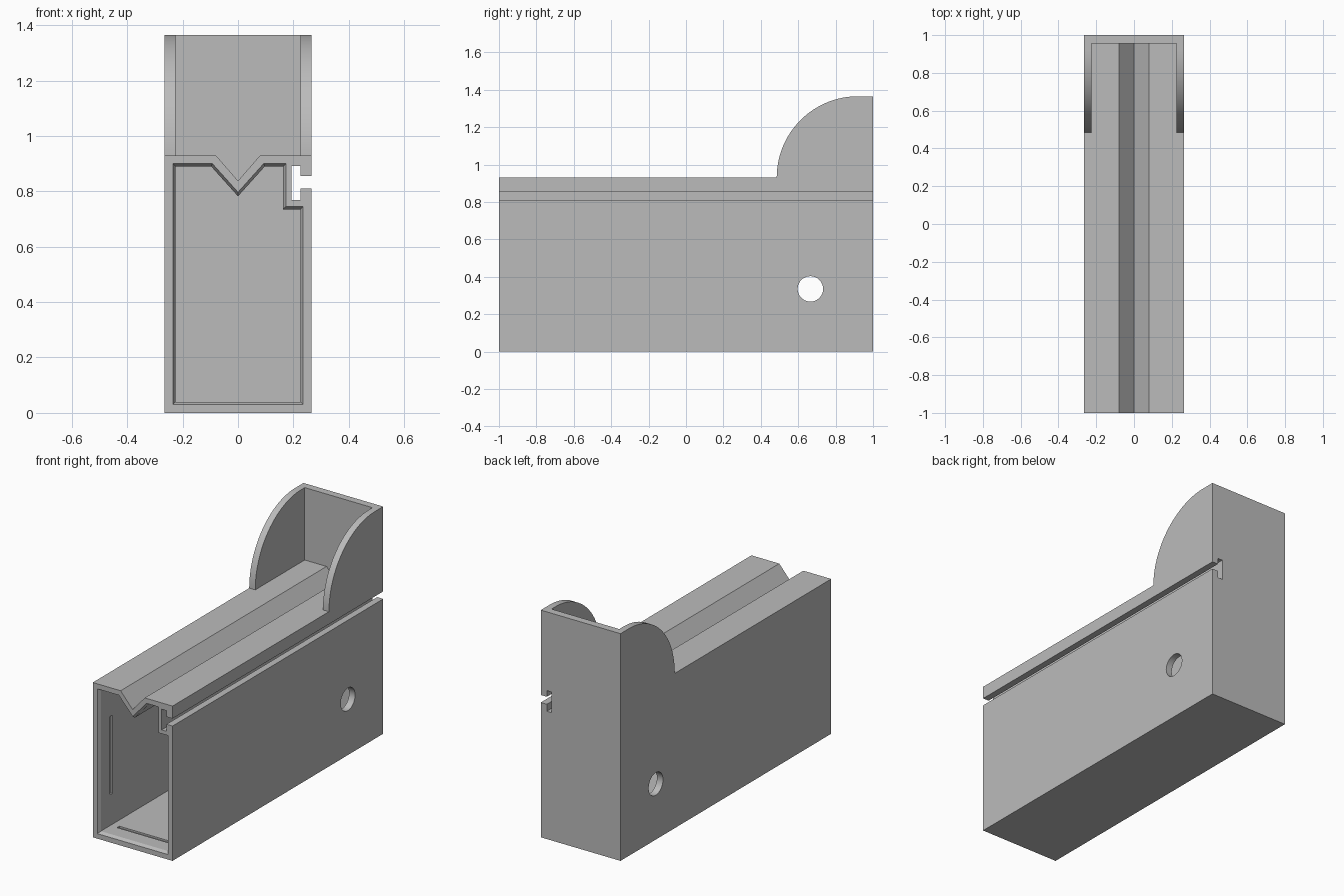
import bpy, bmesh, math
from mathutils import Vector

cube = bpy.data.objects.get("Cube")
if cube:
    bpy.data.objects.remove(cube, do_unlink=True)

grey = bpy.data.materials.new("plain grey")
grey.use_nodes = True
colour = (0.5, 0.5, 0.5, 1)
grey.diffuse_color = colour
grey.node_tree.nodes["Principled BSDF"].inputs["Base Color"].default_value = colour


def loft(name, rings):
    """Closed solid through matching rings of points."""
    bm = bmesh.new()
    loops = [[bm.verts.new(p) for p in ring] for ring in rings]
    n = len(loops[0])
    for a, b in zip(loops, loops[1:]):
        for i in range(n):
            j = (i + 1) % n
            bm.faces.new((a[i], a[j], b[j], b[i]))
    bm.faces.new(loops[0][::-1])
    bm.faces.new(loops[-1])
    bmesh.ops.recalc_face_normals(bm, faces=bm.faces)
    mesh = bpy.data.meshes.new(name)
    bm.to_mesh(mesh)
    bm.free()
    mesh.materials.append(grey)
    obj = bpy.data.objects.new(name, mesh)
    bpy.context.collection.objects.link(obj)
    return obj


def along_y(name, profile, y0, y1):
    return loft(name, [[(x, y, z) for x, z in profile] for y in (y0, y1)])


def along_x(name, profile, x0, x1):
    return loft(name, [[(x, y, z) for y, z in profile] for x in (x0, x1)])


def box(name, x0, x1, y0, y1, z0, z1):
    return along_y(name, [(x0, z0), (x1, z0), (x1, z1), (x0, z1)], y0, y1)


def grow(profile, d):
    """Offset a counter-clockwise outline outwards with mitred corners."""
    pts = [Vector(p) for p in profile]
    out = []
    for i, p in enumerate(pts):
        a = (p - pts[i - 1]).normalized()
        b = (pts[(i + 1) % len(pts)] - p).normalized()
        na, nb = Vector((a.y, -a.x)), Vector((b.y, -b.x))
        out.append(tuple(p + (na + nb) * d / (1 + na.dot(nb))))
    return out


def cut(target, cutter):
    cutter.hide_render = True
    mod = target.modifiers.new("cut", 'BOOLEAN')
    mod.operation = 'DIFFERENCE'
    mod.solver = 'EXACT'
    mod.object = cutter
    bpy.context.view_layer.objects.active = target
    bpy.ops.object.modifier_apply(modifier=mod.name)
    bpy.data.objects.remove(cutter, do_unlink=True)


HALF, WALL, TOP, PEAK, BACK = 0.265, 0.225, 0.93, 1.365, 0.955

# Solid block with the rounded hood at the back
radius = PEAK - TOP
arc = [(0.485 + radius * (1 - math.cos(t)), TOP + radius * math.sin(t))
       for t in (math.pi / 2 * i / 32 for i in range(33))]
body = along_x("box_body", [(1, 0), (1, PEAK)] + arc[::-1] + [(-1, TOP), (-1, 0)], -HALF, HALF)

# Open space between the hood cheeks, with the V groove below it
cut(body, along_y("hood_cutter", [
    (-WALL, TOP), (-0.08, TOP), (0, 0.838), (0.08, TOP), (WALL, TOP),
    (WALL, 1.5), (-WALL, 1.5)], -1.1, BACK))

# Inner chamber with a chamfered mouth
chamber = [(-WALL, 0.04), (WALL, 0.04), (WALL, 0.735), (0.163, 0.735), (0.163, 0.89),
           (0.097, 0.89), (0, 0.782), (-0.097, 0.89), (-WALL, 0.89)]
rings = [(-1.02, grow(chamber, 0.02)), (-0.98, chamber), (BACK, chamber)]
cut(body, loft("chamber_cutter", [[(x, y, z) for x, z in ring] for y, ring in rings]))

# T-shaped slot along the right-hand side
cut(body, along_y("slot_cutter", [
    (0.193, 0.768), (0.225, 0.768), (0.225, 0.81), (0.3, 0.81),
    (0.3, 0.855), (0.225, 0.855), (0.225, 0.892), (0.193, 0.892)], -1.1, 1.1))

# Round hole through both side walls
hole = [(0.665 + 0.068 * math.cos(t), 0.335 + 0.068 * math.sin(t))
        for t in (math.tau * i / 48 for i in range(48))]
cut(body, along_x("hole_cutter", hole, -0.4, 0.4))

# Shallow catch grooves just inside the mouth
for side in (-1, 1):
    x0, x1 = sorted((side * 0.2, side * 0.235))
    cut(body, box("wall_groove_cutter", x0, x1, -0.892, -0.87, 0.225, 0.695))
cut(body, box("floor_groove_cutter", -0.18, 0.18, -0.892, -0.87, 0.03, 0.07))

# Smooth the curved faces, keeping edges sharp
bpy.ops.object.select_all(action='DESELECT')
body.select_set(True)
bpy.context.view_layer.objects.active = body
bpy.ops.object.shade_smooth_by_angle(angle=math.radians(20))
